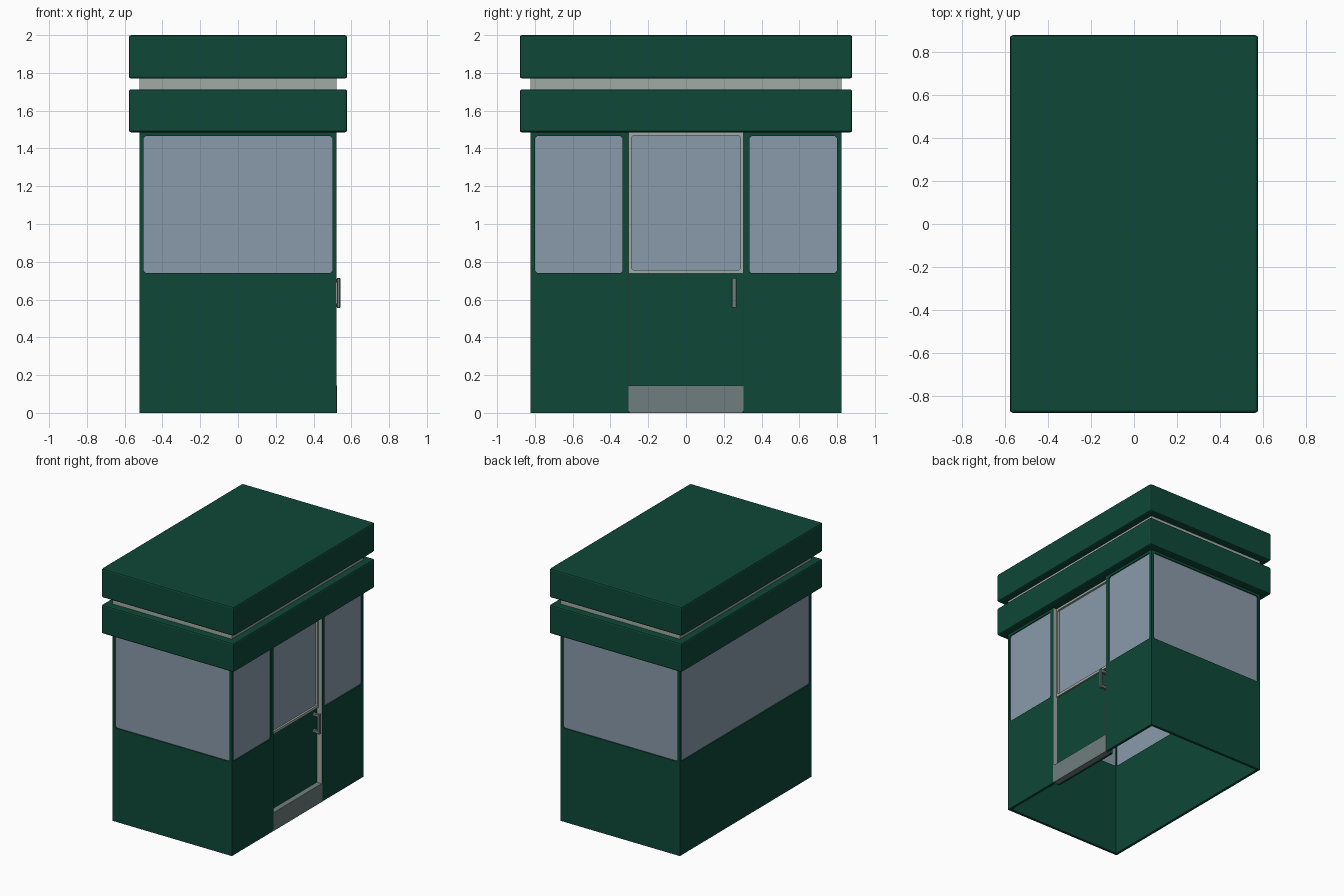
import bpy, bmesh
from mathutils import Vector

if "Cube" in bpy.data.objects:
    bpy.data.objects.remove(bpy.data.objects["Cube"])


def material(name, srgb):
    lin = [(c / 255 / 12.92 if c / 255 < 0.04045 else ((c / 255 + 0.055) / 1.055) ** 2.4) for c in srgb]
    m = bpy.data.materials.new(name)
    m.diffuse_color = (*lin, 1)
    m.use_nodes = True
    m.node_tree.nodes["Principled BSDF"].inputs["Base Color"].default_value = m.diffuse_color
    return m


GREEN = material("dark green paint", (14, 72, 55))
GLASS = material("blue grey glass", (138, 154, 171))
LIGHT = material("light grey metal", (160, 171, 163))
GREY = material("mid grey metal", (110, 127, 125))


def box(name, lo, hi, mat, bevel=0.0, axis=None, segments=1):
    """Box between two corners; bevels all edges, or only those along one axis."""
    lo, hi = Vector(lo), Vector(hi)
    bm = bmesh.new()
    bmesh.ops.create_cube(bm, size=1)
    for v in bm.verts:
        v.co = (lo + hi) / 2 + v.co * (hi - lo)
    if bevel:
        edges = [e for e in bm.edges
                 if axis is None or abs(e.verts[0].co[axis] - e.verts[1].co[axis]) > 1e-5]
        bmesh.ops.bevel(bm, geom=edges, offset=bevel, segments=segments, profile=0.5, affect='EDGES')
    me = bpy.data.meshes.new(name)
    bm.to_mesh(me)
    bm.free()
    me.materials.append(mat)
    ob = bpy.data.objects.new(name, me)
    bpy.context.collection.objects.link(ob)
    return ob


def cut(target, cutters):
    """Subtract the cutters, bake the result and remove the cutters."""
    for c in cutters:
        c.hide_render = True
        mod = target.modifiers.new("cut", 'BOOLEAN')
        mod.operation, mod.solver, mod.object = 'DIFFERENCE', 'EXACT', c
    bpy.context.view_layer.update()
    deps = bpy.context.evaluated_depsgraph_get()
    me = bpy.data.meshes.new_from_object(target.evaluated_get(deps))
    target.modifiers.clear()
    target.data = me
    for c in cutters:
        bpy.data.objects.remove(c)


X, Y, T = 0.522, 0.822, 0.02      # outer half sizes and wall thickness
Z0, Z1, TOP = 0.74, 1.465, 1.485  # window sill, window head, wall top
D = 0.305                         # half width of the door
M = 0.05

# Windows: (name, lower corner, upper corner, thin axis)
windows = [
    ("front_window", (-0.50, -Y, Z0), (0.50, -Y + T, Z1), 1),
    ("back_window", (-0.50, Y - T, Z0), (0.50, Y, Z1), 1),
    ("left_window", (-X, -0.80, Z0), (-X + T, 0.80, Z1), 0),
    ("right_front_window", (X - T, -0.80, Z0), (X, -0.335, Z1), 0),
    ("right_back_window", (X - T, 0.335, Z0), (X, 0.80, Z1), 0),
]

# Hollow walls, open underneath, with window and door openings
walls = box("walls", (-X, -Y, 0), (X, Y, TOP + 0.02), GREEN)
cutters = [box("inside_cutter", (-X + T, -Y + T, -1), (X - T, Y - T, 3), GREEN),
           box("door_cutter", (X - 0.1, -D, -1), (X + 0.1, D, TOP), GREEN)]
for name, lo, hi, ax in windows:
    a, b = list(lo), list(hi)
    a[ax] -= M
    b[ax] += M
    cutters.append(box(name + "_cutter", a, b, GREEN, 0.012, ax))
    # Glass pane set in the middle of the wall
    g, h = list(lo), list(hi)
    g[ax] += 0.008
    h[ax] -= 0.008
    for i in range(3):
        if i != ax:
            g[i] -= 0.001
            h[i] += 0.001
    box(name, g, h, GLASS)
cut(walls, cutters)

# Recessed door: green lower leaf, glazed upper half with a light frame
DX = X - 0.042
box("door_leaf", (DX - 0.02, -D, 0.0), (DX, D, Z0), GREEN)
box("door_glass", (DX - 0.014, -D, Z0), (DX - 0.004, D, TOP), GLASS)
frame = box("door_window_frame", (DX - 0.02, -D, Z0 - 0.003), (DX + 0.012, D, TOP), LIGHT)
cut(frame, [box("frame_cutter", (DX - 0.1, -0.288, 0.757), (DX + 0.1, 0.288, 1.468), LIGHT, 0.008, 0)])

# Door jamb linings and kick plate
for side, s in (("front", -1), ("back", 1)):
    ys = sorted((s * D, s * (D - 0.003)))
    box("door_jamb_" + side, (DX - 0.02, ys[0], 0.14), (X - 0.001, ys[1], TOP), LIGHT)
box("door_kick_plate", (DX, -D, 0), (X + 0.001, D, 0.145), GREY, 0.008, 0)

# Door handle: two stand-offs and a grip
box("handle_grip", (0.523, 0.241, 0.555), (0.542, 0.268, 0.715), GREY, 0.004)
for name, z in (("lower", 0.56), ("upper", 0.69)):
    box("handle_mount_" + name, (DX, 0.244, z), (0.53, 0.265, z + 0.02), GREY)

# Roof: two thick slabs separated by a light neck
box("lower_roof_slab", (-0.578, -0.88, TOP), (0.578, 0.88, 1.713), GREEN, 0.012, segments=2)
box("roof_neck", (-X, -Y, 1.70), (X, Y, 1.78), LIGHT)
box("upper_roof_slab", (-0.578, -0.88, 1.77), (0.578, 0.88, 2.0), GREEN, 0.012, segments=2)
